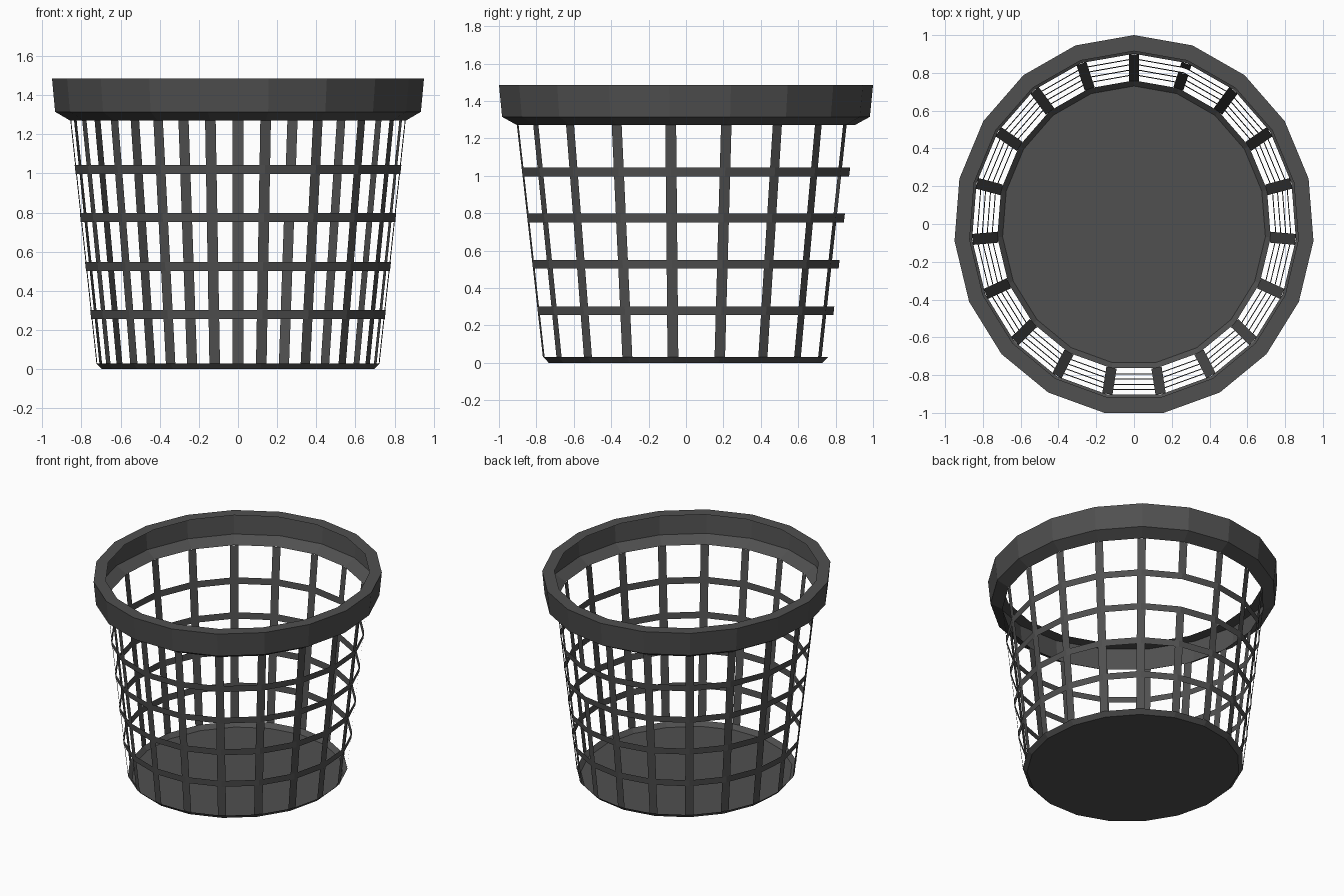
import bpy, bmesh, math

if "Cube" in bpy.data.objects:
    bpy.data.objects.remove(bpy.data.objects["Cube"])

N = 19            # sides of the basket
SX = 0.947        # slightly oval: narrower in x
CY = -0.0068      # centres the odd-sided outline on y = 0
Z0, R0, Z1, R1 = 0.03, 0.767, 1.27, 0.908   # wall taper

mat = bpy.data.materials.new("dark_plastic")
mat.diffuse_color = (0.08, 0.08, 0.08, 1)
mat.use_nodes = True
mat.node_tree.nodes["Principled BSDF"].inputs["Base Color"].default_value = mat.diffuse_color


def wall_r(z):
    return R0 + (R1 - R0) * (z - Z0) / (Z1 - Z0)


def point(i, r, z, t=0.0):
    """Corner i of the outline at radius r, shifted t along the tangent."""
    a = 2 * math.pi * i / N
    x = r * math.sin(a) + t * math.cos(a)
    y = r * math.cos(a) - t * math.sin(a)
    return (x * SX, y + CY, z)


def finish(bm, name):
    me = bpy.data.meshes.new(name)
    bm.to_mesh(me)
    bm.free()
    me.materials.append(mat)
    ob = bpy.data.objects.new(name, me)
    bpy.context.collection.objects.link(ob)
    return ob


def lathe(name, profile, floor=False):
    """Sweep an open (r, z) profile around the 19-sided outline."""
    bm = bmesh.new()
    loops = [[bm.verts.new(point(i, r, z)) for i in range(N)] for r, z in profile]
    for a, b in zip(loops, loops[1:]):
        for i in range(N):
            j = (i + 1) % N
            bm.faces.new((a[j], a[i], b[i], b[j]))
    if floor:
        bm.faces.new(loops[0])
    return finish(bm, name)


# Base pan with bevelled edge
lathe("base", [(0.737, 0.0), (R0, Z0)], floor=True)

# Rim: open channel with sloped underside, outer wall and top lip
lathe("rim", [(R1, Z1), (0.99, 1.315), (1.0068, 1.485), (0.922, 1.485)])

# Horizontal hoops
for k, z in enumerate((0.279, 0.526, 0.774, 1.02)):
    h = 0.023
    lathe(f"hoop_{k + 1}", [(wall_r(z - h) + 0.002, z - h),
                            (wall_r(z + h) + 0.002, z + h)])

# Upright flat slats, one at each corner; one has a broken-out section
bm = bmesh.new()
W = 0.029
for i in range(N):
    spans = [(Z0, 0.774), (1.02, Z1)] if i == 1 else [(Z0, Z1)]
    for lo, hi in spans:
        ra, rb = wall_r(lo) - 0.003, wall_r(hi) - 0.003
        bm.faces.new([bm.verts.new(p) for p in (
            point(i, ra, lo, W), point(i, ra, lo, -W),
            point(i, rb, hi, -W), point(i, rb, hi, W))])
finish(bm, "slats")
